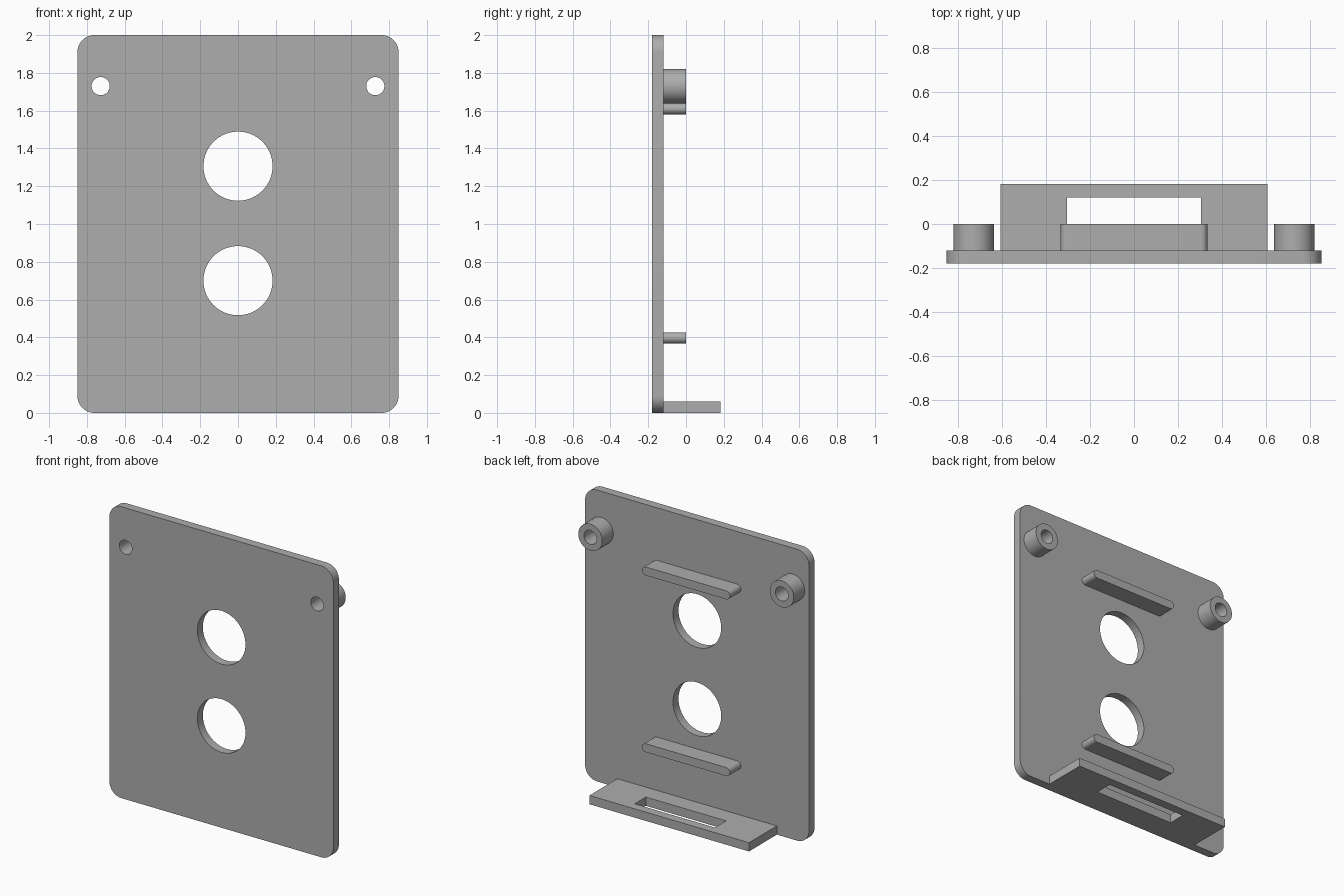
import bpy
import bmesh
from math import cos, sin, pi, radians

if "Cube" in bpy.data.objects:
    bpy.data.objects.remove(bpy.data.objects["Cube"])

# Single grey material
grey = bpy.data.materials.new("plain grey")
grey.use_nodes = True
colour = (0.42, 0.42, 0.42, 1)
grey.diffuse_color = colour
grey.node_tree.nodes["Principled BSDF"].inputs["Base Color"].default_value = colour


def circle(cx, cy, r, n=64):
    return [(cx + r * cos(2 * pi * i / n), cy + r * sin(2 * pi * i / n)) for i in range(n)]


def rectangle(x0, x1, y0, y1, r=0.0, n=12):
    """Outline of a rectangle whose corners may be rounded."""
    if r == 0:
        return [(x0, y0), (x1, y0), (x1, y1), (x0, y1)]
    centres = [(x1 - r, y1 - r), (x0 + r, y1 - r), (x0 + r, y0 + r), (x1 - r, y0 + r)]
    return [(cx + r * cos(pi / 2 * (q + i / n)), cy + r * sin(pi / 2 * (q + i / n)))
            for q, (cx, cy) in enumerate(centres) for i in range(n + 1)]


def slab(name, outlines, start, end, upright=True):
    """Extrude outlines (inner ones become holes) along y if upright, else along z."""
    curve = bpy.data.curves.new(name, "CURVE")
    curve.dimensions = "2D"
    curve.fill_mode = "BOTH"
    curve.extrude = (end - start) / 2
    for pts in outlines:
        spline = curve.splines.new("POLY")
        spline.points.add(len(pts) - 1)
        for p, (x, y) in zip(spline.points, pts):
            p.co = (x, y, 0, 1)
        spline.use_cyclic_u = True
    ob = bpy.data.objects.new(name, curve)
    bpy.context.collection.objects.link(ob)
    middle = (start + end) / 2
    if upright:
        ob.rotation_euler.x = radians(90)
        ob.location.y = middle
    else:
        ob.location.z = middle
    bpy.ops.object.select_all(action="DESELECT")
    ob.select_set(True)
    bpy.context.view_layer.objects.active = ob
    bpy.ops.object.convert(target="MESH")
    ob = bpy.context.object
    # Weld caps to walls
    bm = bmesh.new()
    bm.from_mesh(ob.data)
    bmesh.ops.remove_doubles(bm, verts=bm.verts, dist=0.0001)
    bmesh.ops.recalc_face_normals(bm, faces=bm.faces)
    bm.to_mesh(ob.data)
    bm.free()
    ob.data.materials.clear()
    ob.data.materials.append(grey)
    bpy.ops.object.shade_smooth_by_angle(angle=radians(30))


FRONT, BACK = -0.18, -0.12
SCREW_X, SCREW_Z, SCREW_R = 0.727, 1.73, 0.048

# Main plate with two large openings and two screw holes
slab("face_plate", [
    rectangle(-0.85, 0.85, 0, 2, 0.09),
    circle(0, 1.306, 0.183), circle(0, 0.7, 0.183),
    circle(-SCREW_X, SCREW_Z, SCREW_R), circle(SCREW_X, SCREW_Z, SCREW_R),
], FRONT, BACK)

# Hollow screw bosses
for side, s in (("left", 1), ("right", -1)):
    slab(side + "_boss", [circle(s * SCREW_X, SCREW_Z, 0.091),
                          circle(s * SCREW_X, SCREW_Z, SCREW_R)], BACK, 0)

# Round-ended ribs
for level, z in (("upper", 1.61), ("lower", 0.397)):
    slab(level + "_rib", [rectangle(-0.333, 0.333, z - 0.029, z + 0.029, 0.0285)], BACK, 0)

# Bottom shelf with a slot
slab("bottom_shelf", [rectangle(-0.606, 0.606, BACK, 0.182),
                      rectangle(-0.305, 0.305, 0, 0.121)], 0, 0.06, upright=False)
